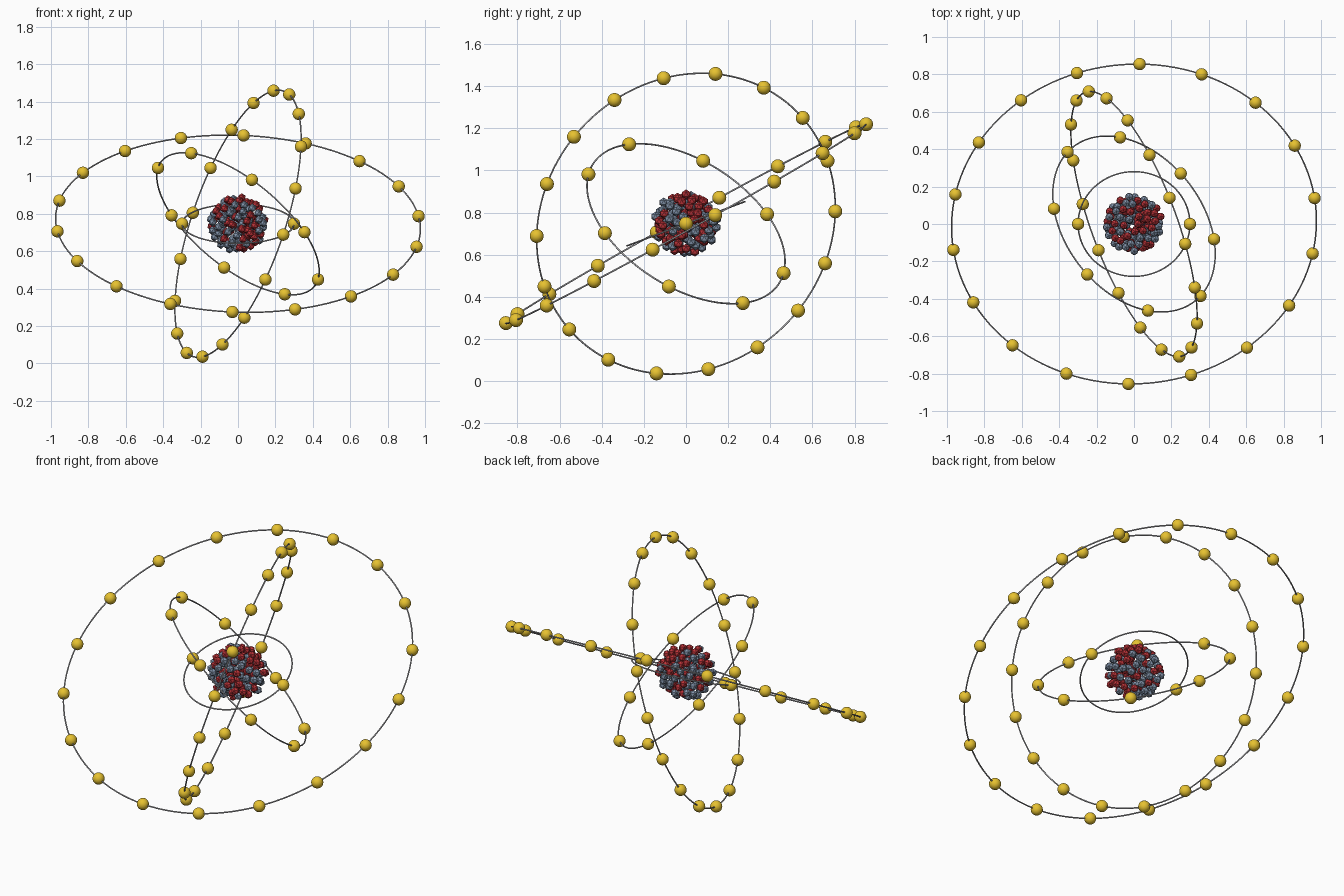
import bpy, bmesh, math, random
from mathutils import Vector, Matrix

if "Cube" in bpy.data.objects:
    bpy.data.objects.remove(bpy.data.objects["Cube"])

random.seed(11)
CENTRE = Vector((0, 0, 0.747))


def material(name, rgb):
    m = bpy.data.materials.new(name)
    m.diffuse_color = (*rgb, 1)
    m.use_nodes = True
    m.node_tree.nodes["Principled BSDF"].inputs["Base Color"].default_value = m.diffuse_color
    return m


GOLD = material("gold", (0.80, 0.54, 0.03))
RED = material("dark red", (0.50, 0.033, 0.04))
SLATE = material("slate blue", (0.22, 0.29, 0.40))
GREY = material("light grey", (0.45, 0.45, 0.47))


def finish(name, bm, mat, smooth=True):
    me = bpy.data.meshes.new(name)
    bm.to_mesh(me)
    bm.free()
    me.materials.append(mat)
    me.polygons.foreach_set("use_smooth", [smooth] * len(me.polygons))
    ob = bpy.data.objects.new(name, me)
    bpy.context.collection.objects.link(ob)
    return ob


def ring(name, u, v, tube=0.004, segs=128, sides=8):
    """Thin torus in the plane spanned by the two radius vectors."""
    n = u.cross(v).normalized()
    bm = bmesh.new()
    loops = []
    for i in range(segs):
        a = math.tau * i / segs
        p = u * math.cos(a) + v * math.sin(a)
        out = p.normalized()
        loops.append([bm.verts.new(CENTRE + p + tube * (
            out * math.cos(math.tau * j / sides) + n * math.sin(math.tau * j / sides)))
            for j in range(sides)])
    for i in range(segs):
        a, b = loops[i], loops[(i + 1) % segs]
        for j in range(sides):
            k = (j + 1) % sides
            bm.faces.new((a[j], b[j], b[k], a[k]))
    bmesh.ops.recalc_face_normals(bm, faces=bm.faces)
    finish(name, bm, GREY)


def electrons(name, u, v, count, radius=0.033):
    bm = bmesh.new()
    for i in range(count):
        a = math.tau * i / count
        p = CENTRE + u * math.cos(a) + v * math.sin(a)
        bmesh.ops.create_uvsphere(bm, u_segments=20, v_segments=12, radius=radius,
                                  matrix=Matrix.Translation(p))
    finish(name, bm, GOLD)


# Orbits: position of the first electron, the point a quarter turn on, electron count
orbits = [
    ((0.299, 0, 0), (0, 0.28, 0.105), 2),
    ((-0.25, -0.27, 0.377), (-0.355, 0.385, 0.045), 8),
    ((0.19, 0.14, 0.711), (-0.279, 0.695, -0.066), 18),
    ((0.03, 0.855, 0.472), (0.975, -0.01, -0.042), 18),
]
for i, (u, v, count) in enumerate(orbits, 1):
    u, v = Vector(u), Vector(v)
    ring(f"orbit_ring_{i}", u, v)
    electrons(f"electrons_{i}", u, v, count)


# Nucleus: jittered spherical layers of small faceted balls
def layer(radius, count):
    for i in range(count):
        z = 1 - 2 * (i + 0.5) / count
        a = i * math.pi * (3 - math.sqrt(5))
        s = math.sqrt(1 - z * z)
        d = Vector((s * math.cos(a), s * math.sin(a), z))
        jitter = Vector([random.uniform(-0.004, 0.004) for _ in range(3)])
        yield CENTRE + d * (radius + random.uniform(-0.014, 0.006)) + jitter


balls = [p for r, n in ((0.142, 96), (0.098, 46), (0.05, 12)) for p in layer(r, n)]
random.shuffle(balls)
split = int(len(balls) * 0.45)
for name, points, mat in (("protons", balls[:split], RED), ("neutrons", balls[split:], SLATE)):
    bm = bmesh.new()
    for p in points:
        bmesh.ops.create_icosphere(bm, subdivisions=1, radius=0.0235,
                                   matrix=Matrix.Translation(p))
    finish(name, bm, mat, smooth=False)
